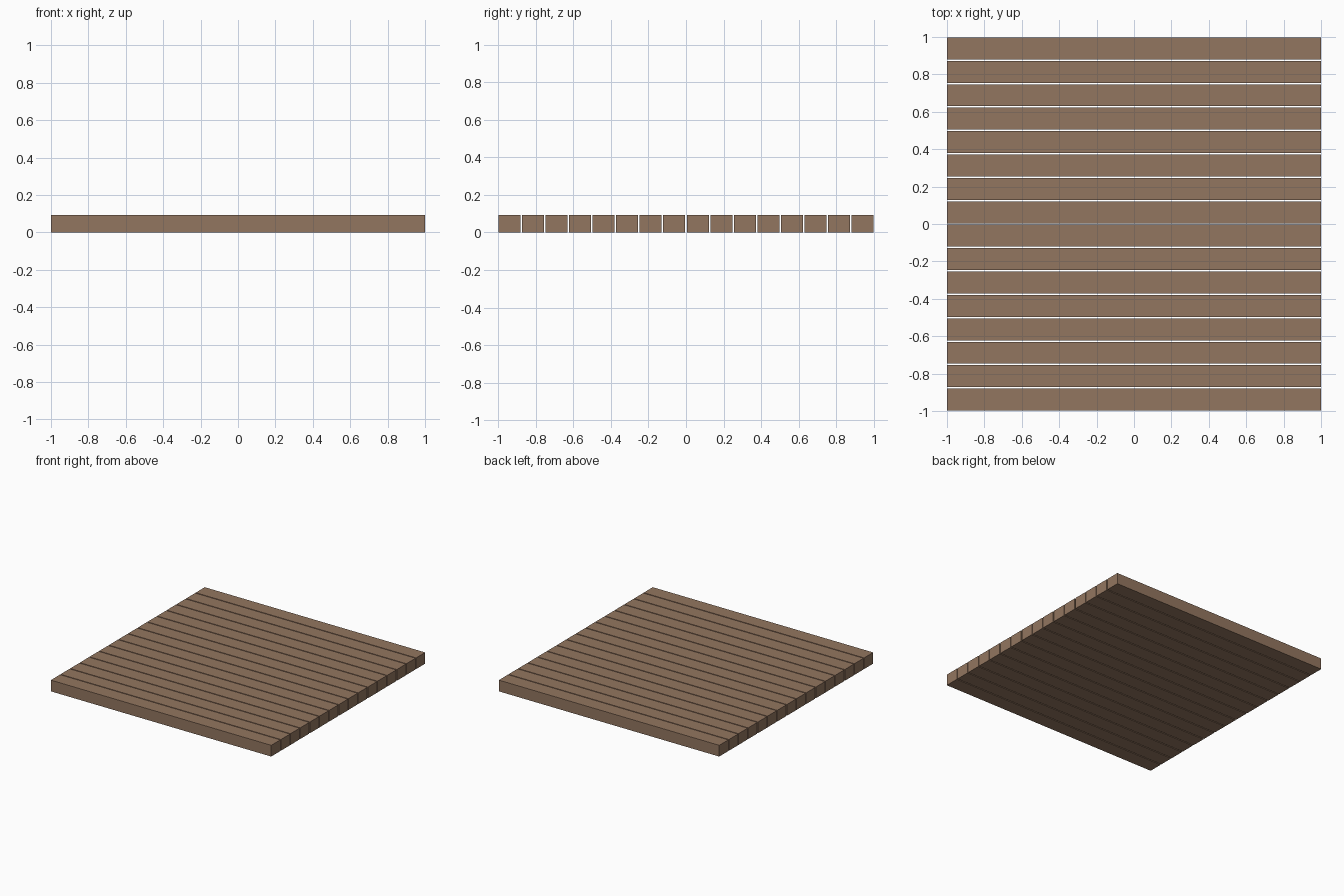
import bpy

if "Cube" in bpy.data.objects:
    bpy.data.objects.remove(bpy.data.objects["Cube"])

LENGTH, HEIGHT, DEPTH = 2.0, 0.092, 1.995
COUNT, GAP = 16, 0.008
WIDTH = (DEPTH - GAP * (COUNT - 1)) / COUNT

wood = bpy.data.materials.new("wood")
wood.diffuse_color = (0.29, 0.18, 0.115, 1)
wood.use_nodes = True
wood.node_tree.nodes["Principled BSDF"].inputs["Base Color"].default_value = wood.diffuse_color

# Row of separate planks running along x, with narrow open gaps between them
for i in range(COUNT):
    y = -DEPTH / 2 + WIDTH / 2 + i * (WIDTH + GAP)
    bpy.ops.mesh.primitive_cube_add(size=1, location=(0, y, HEIGHT / 2))
    plank = bpy.context.object
    plank.name = f"floor_plank_{i + 1:02d}"
    plank.scale = (LENGTH, WIDTH, HEIGHT)
    bpy.ops.object.transform_apply(location=False, rotation=False, scale=True)
    plank.data.materials.append(wood)
